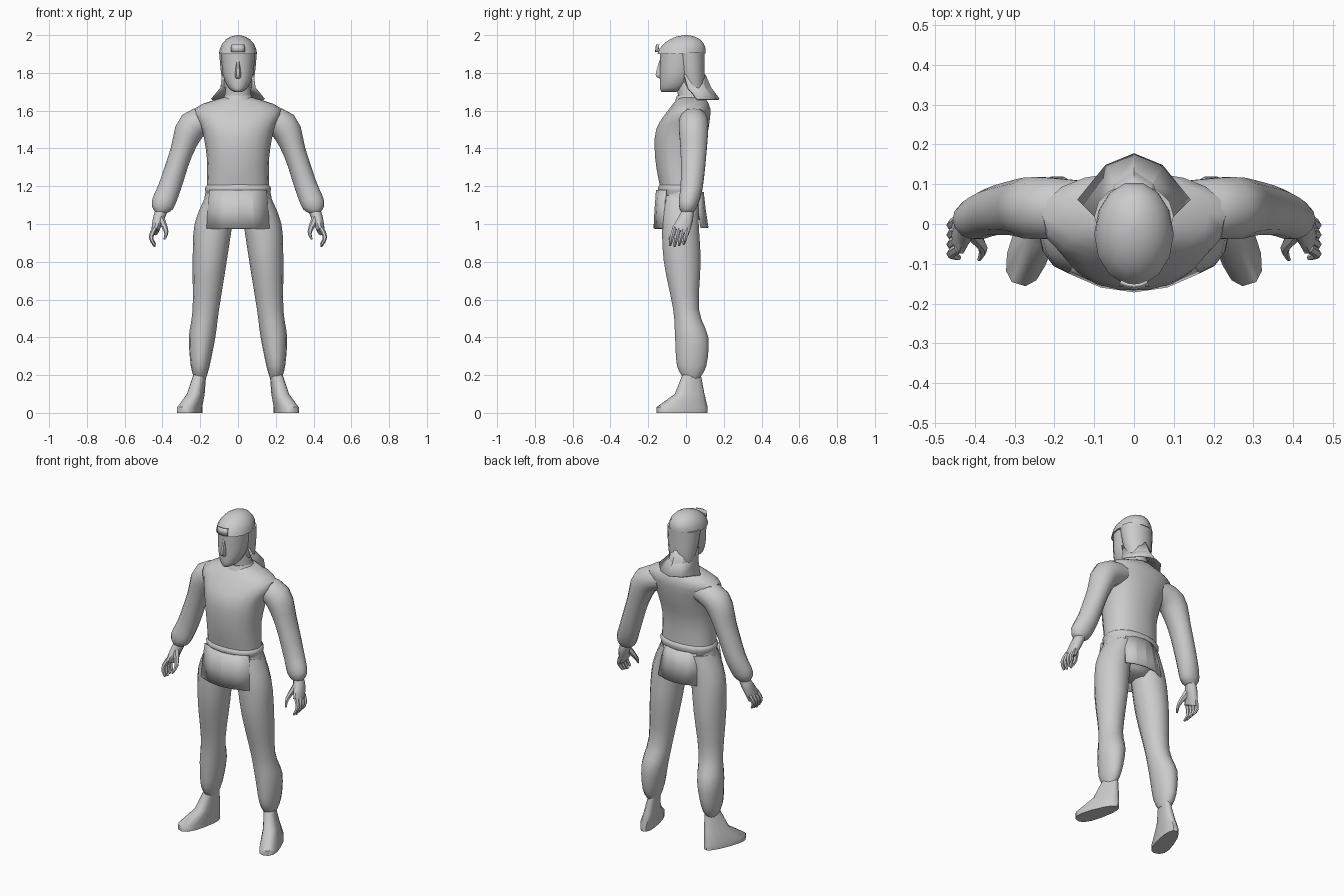
import bpy, bmesh
from math import sin, cos, pi, radians, copysign
from mathutils import Vector, Matrix

if "Cube" in bpy.data.objects:
    bpy.data.objects.remove(bpy.data.objects["Cube"])

GREY = (.6, .6, .6, 1)
UP = Vector((0, 0, 1))
BACK = Vector((0, 1, 0))

material = bpy.data.materials.new("plain grey")
material.use_nodes = True
material.diffuse_color = GREY
material.node_tree.nodes["Principled BSDF"].inputs["Base Color"].default_value = GREY


def finish(name, bm, angle):
    bmesh.ops.recalc_face_normals(bm, faces=bm.faces)
    mesh = bpy.data.meshes.new(name)
    bm.to_mesh(mesh)
    bm.free()
    mesh.materials.append(material)
    part = bpy.data.objects.new(name, mesh)
    bpy.context.collection.objects.link(part)
    bpy.ops.object.select_all(action='DESELECT')
    part.select_set(True)
    bpy.context.view_layer.objects.active = part
    bpy.ops.object.shade_smooth_by_angle(angle=radians(angle))
    return part


def bridge(bm, rows, closed):
    for lower, upper in zip(rows, rows[1:]):
        count = len(lower)
        for k in range(count if closed else count - 1):
            n = (k + 1) % count
            bm.faces.new((lower[k], lower[n], upper[n], upper[k]))


def ease(before, start, end, after, t):
    """Smooth curve from start to end, aimed by the neighbours."""
    leave, arrive = (end - before) / 2, (after - start) / 2
    gap = end - start
    return (start + leave * t + (gap * 3 - leave * 2 - arrive) * t ** 2
            + (leave + arrive - gap * 2) * t ** 3)


def flow(rings, steps):
    """Add rings along a smooth curve through the given ones."""
    padded = [rings[0], *rings, rings[-1]]
    result = []
    for four in zip(padded, padded[1:], padded[2:], padded[3:]):
        for step in range(steps):
            result.append([ease(*values, step / steps) for values in zip(*four)])
    return result + [rings[-1]]


def loft(name, rings, sides=14, steps=3, follow=False, square=1, yaw=0, toe=0):
    """Skin ellipses given as x, y, z, half width, half depth."""
    bm = bmesh.new()
    rings = flow(rings, steps)
    centres = [Vector(ring[:3]) for ring in rings]
    turn = Matrix.Rotation(radians(yaw), 3, 'Z')
    loops = []
    for i, (centre, ring) in enumerate(zip(centres, rings)):
        along = UP
        if follow:
            along = (centres[min(i + 1, len(rings) - 1)] - centres[max(i - 1, 0)]).normalized()
        deep = (BACK - along * along.dot(BACK)).normalized()
        wide = deep.cross(along)
        loop = []
        for k in range(sides):
            angle = 2 * pi * k / sides
            c, s = [copysign(abs(v) ** square, v) for v in (cos(angle), sin(angle))]
            offset = wide * c * ring[3] * (1 - toe * s) + deep * s * ring[4]
            loop.append(bm.verts.new(centre + turn @ offset))
        loops.append(loop)
    bridge(bm, loops, True)
    bm.faces.new(loops[0])
    bm.faces.new(loops[-1])
    return finish(name, bm, 50)


def column(name, *rings, **options):
    """Loft on the centre line, from y, z, half width, half depth."""
    loft(name, [(0, *ring) for ring in rings], **options)


def pair(name, *rings, **options):
    """Loft on the left side, mirrored to the right."""
    part = loft(name, rings, **options)
    part.modifiers.new("mirror", 'MIRROR').use_mirror_merge = False


def cloth(name, *rows):
    """Bowed panel from half width, middle y, edge y, z of each row."""
    bm = bmesh.new()
    grid = [[bm.verts.new((width * s, middle + (edge - middle) * s * s, z))
             for s in (-1, -.5, 0, .5, 1)] for width, middle, edge, z in rows]
    bridge(bm, grid, False)
    part = finish(name, bm, 10)
    solid = part.modifiers.new("thickness", 'SOLIDIFY')
    solid.thickness = .008
    solid.offset = 0


# Tunic body and hips
column("tunic", (-.03, 1.2, .165, .11), (-.04, 1.35, .165, .125), (-.02, 1.5, .19, .14),
       (.02, 1.61, .23, .11), (.03, 1.67, .08, .07), sides=18, square=.9)
column("tunic_hem", (-.03, 1.15, .165, .11), (-.03, 1.19, .175, .12), (-.03, 1.21, .16, .11),
       sides=18, square=.9)
column("hips", (-.03, 1.18, .17, .11), (-.03, 1.05, .18, .11), (-.03, .98, .08, .07))

# Trousers gathered at the ankle
pair("trouser_leg", (.09, -.03, 1.15, .08, .1), (.13, -.03, 1, .1, .1), (.15, -.02, .8, .09, .1),
     (.17, 0, .55, .07, .07), (.19, .03, .4, .07, .09), (.2, .03, .25, .05, .08),
     (.2, .03, .18, .03, .04))

# Splayed feet
sole = (.25, -.02, 0, .05, .14)
pair("foot", sole, (*sole[:2], .03, *sole[3:]), (.22, .02, .1, .04, .08), (.2, .03, .2, .03, .05),
     steps=1, square=.8, yaw=17, toe=.2)

# Sleeves gathered at the wrist
pair("sleeve", (.13, .04, 1.56, .06, .07), (.24, .04, 1.52, .08, .08), (.3, .04, 1.38, .06, .07),
     (.36, .03, 1.2, .06, .06), (.4, .01, 1.1, .06, .05), (.41, .01, 1.06, .03, .03), follow=True)

# Hands with curled fingers
pair("palm", (.4, .01, 1.08, .03, .03), (.42, 0, 1.03, .03, .04), (.44, -.03, .96, .02, .05),
     sides=10, follow=True)
for i, finger in enumerate(("index", "middle", "ring", "little")):
    y = i * .024 - .06
    tip = .88 + abs(i - 1) * .006
    pair(finger + "_finger", (.44, y, .98, .013, .012), (.46, y - .015, .93, .012, .012),
         (.44, y - .025, tip, .006, .007), sides=6, follow=True)
pair("thumb", (.41, -.02, 1.03, .02, .02), (.38, -.06, .96, .012, .012),
     (.39, -.09, .92, .005, .005), sides=6, follow=True)

# Neck, collar and face
column("neck", (.03, 1.62, .08, .07), (.01, 1.75, .06, .06))
column("collar", (.02, 1.65, .09, .08), (.02, 1.68, .07, .07), steps=1)
column("face", (-.09, 1.7, .02, .04), (-.07, 1.72, .05, .07), (-.05, 1.79, .08, .09),
       (-.04, 1.91, .09, .1))
column("nose", (-.13, 1.77, .013, .012), (-.14, 1.79, .016, .024), (-.13, 1.87, .008, .01), sides=6)

# Hood: domed crown over the brow, back of the head, flared neck cloth
dome = [radians(angle) for angle in range(0, 90, 17)]
column("hood_crown", *[(.025 * sin(a) - .025, 1.9 + .1 * sin(a), .1 * cos(a), .13 * cos(a))
                       for a in dome], steps=1)
column("hood_back", (.04, 1.72, .075, .06), (.03, 1.8, .09, .07), (.02, 1.91, .1, .08))
cloth("neck_cloth", (.08, .1, -.01, 1.79), (.09, .13, .01, 1.72), (.14, .175, .06, 1.66))
cloth("brow_plate", (.034, -.155, -.145, 1.95), (.036, -.16, -.15, 1.91))

# Hanging tunic flaps
cloth("front_flap", (.15, -.155, -.105, 1.18), (.16, -.163, -.115, 1.07), (.165, -.168, -.12, .975))
cloth("back_flap", (.11, .09, .055, 1.17), (.12, .1, .065, 1.08), (.13, .115, .08, .98))
